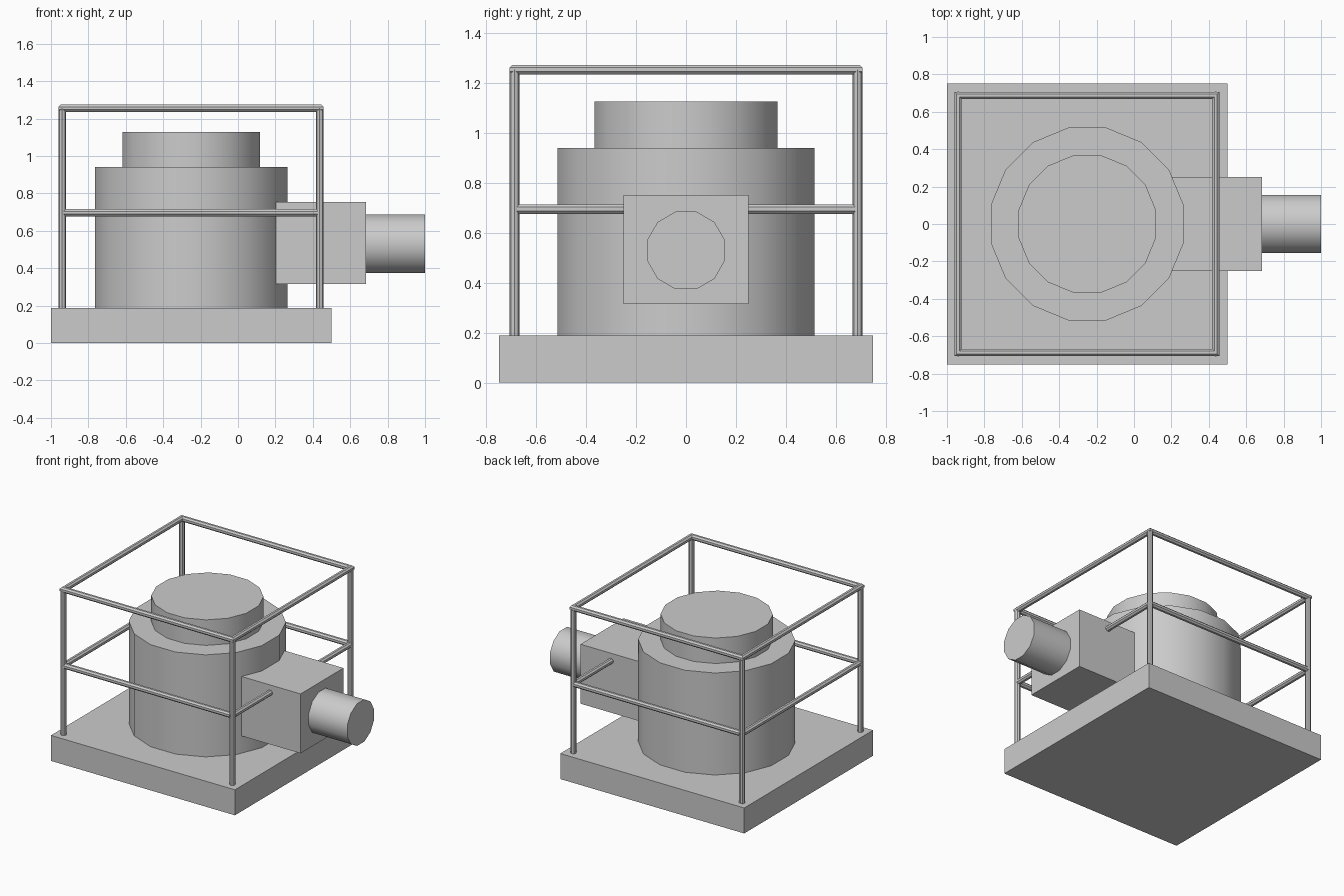
import bpy, bmesh
from math import pi, cos, sin, radians
from mathutils import Matrix, Vector

cube = bpy.data.objects.get("Cube")
if cube:
    bpy.data.objects.remove(cube, do_unlink=True)

grey = bpy.data.materials.new("plain grey")
grey.use_nodes = True
grey.diffuse_color = (0.6, 0.6, 0.6, 1)
grey.node_tree.nodes["Principled BSDF"].inputs["Base Color"].default_value = grey.diffuse_color


def finish(name, bm, smooth=False):
    bmesh.ops.recalc_face_normals(bm, faces=bm.faces[:])
    mesh = bpy.data.meshes.new(name)
    bm.to_mesh(mesh)
    bm.free()
    mesh.materials.append(grey)
    obj = bpy.data.objects.new(name, mesh)
    bpy.context.collection.objects.link(obj)
    if smooth:
        bpy.ops.object.select_all(action="DESELECT")
        obj.select_set(True)
        bpy.context.view_layer.objects.active = obj
        bpy.ops.object.shade_smooth_by_angle(angle=radians(35))
    return obj


def box(name, lo, hi):
    lo, hi = Vector(lo), Vector(hi)
    bm = bmesh.new()
    bmesh.ops.create_cube(bm, size=1, matrix=Matrix.Translation((lo + hi) / 2) @ Matrix.Diagonal((*(hi - lo), 1)))
    return finish(name, bm)


def rod(name, start, end, radius, sides, half_turn=True, smooth=False):
    """Prism between two points; half_turn puts flats, not corners, on the axes."""
    start, end = Vector(start), Vector(end)
    axis = end - start
    bm = bmesh.new()
    spin = Matrix.Rotation(pi / sides if half_turn else 0, 4, "Z")
    turn = Vector((0, 0, 1)).rotation_difference(axis).to_matrix().to_4x4()
    bmesh.ops.create_cone(bm, cap_ends=True, segments=sides, radius1=radius, radius2=radius,
                          depth=axis.length, matrix=Matrix.Translation((start + end) / 2) @ turn @ spin)
    return finish(name, bm, smooth)


# Base slab and round tank
box("base_slab", (-1, -0.75, 0), (0.5, 0.75, 0.188))
rod("tank_body", (-0.25, 0, 0.188), (-0.25, 0, 0.94), 0.525, 16, smooth=True)
rod("tank_cap", (-0.25, 0, 0.94), (-0.25, 0, 1.128), 0.375, 16, smooth=True)

# Side outlet
box("outlet_box", (0.15, -0.25, 0.315), (0.685, 0.25, 0.753))
rod("outlet_pipe", (0.685, 0, 0.53), (1, 0, 0.53), 0.161, 12, smooth=True)

# Guard rail
x0, x1, y1 = -0.94, 0.437, 0.688
mid_z, top_z, r = 0.696, 1.255, 0.0205
corners = [(x0, -y1), (x1, -y1), (x1, y1), (x0, y1)]
names = ["front", "left", "back", "right"]

for i, name in enumerate(names):
    a, b = Vector(corners[i]), Vector(corners[(i + 1) % 4])
    rod(f"{name}_post", (*a, 0.188), (*a, top_z), r, 8, half_turn=False)
    inset = (b - a).normalized() * 0.011
    rod(f"{name}_middle_rail", (*(a + inset), mid_z), (*(b - inset), mid_z), r, 8)

# Top rail: one mitred loop
bm = bmesh.new()
rings = []
for x, y in corners:
    sx, sy = (1 if x > 0 else -1), (1 if y > 0 else -1)
    angles = [pi / 8 + k * pi / 4 for k in range(8)]
    rings.append([bm.verts.new((x + sx * r * cos(t), y + sy * r * cos(t), top_z + r * sin(t)))
                  for t in angles])
for i in range(4):
    p, q = rings[i], rings[(i + 1) % 4]
    for k in range(8):
        n = (k + 1) % 8
        bm.faces.new((p[k], q[k], q[n], p[n]))
finish("top_rail", bm)
